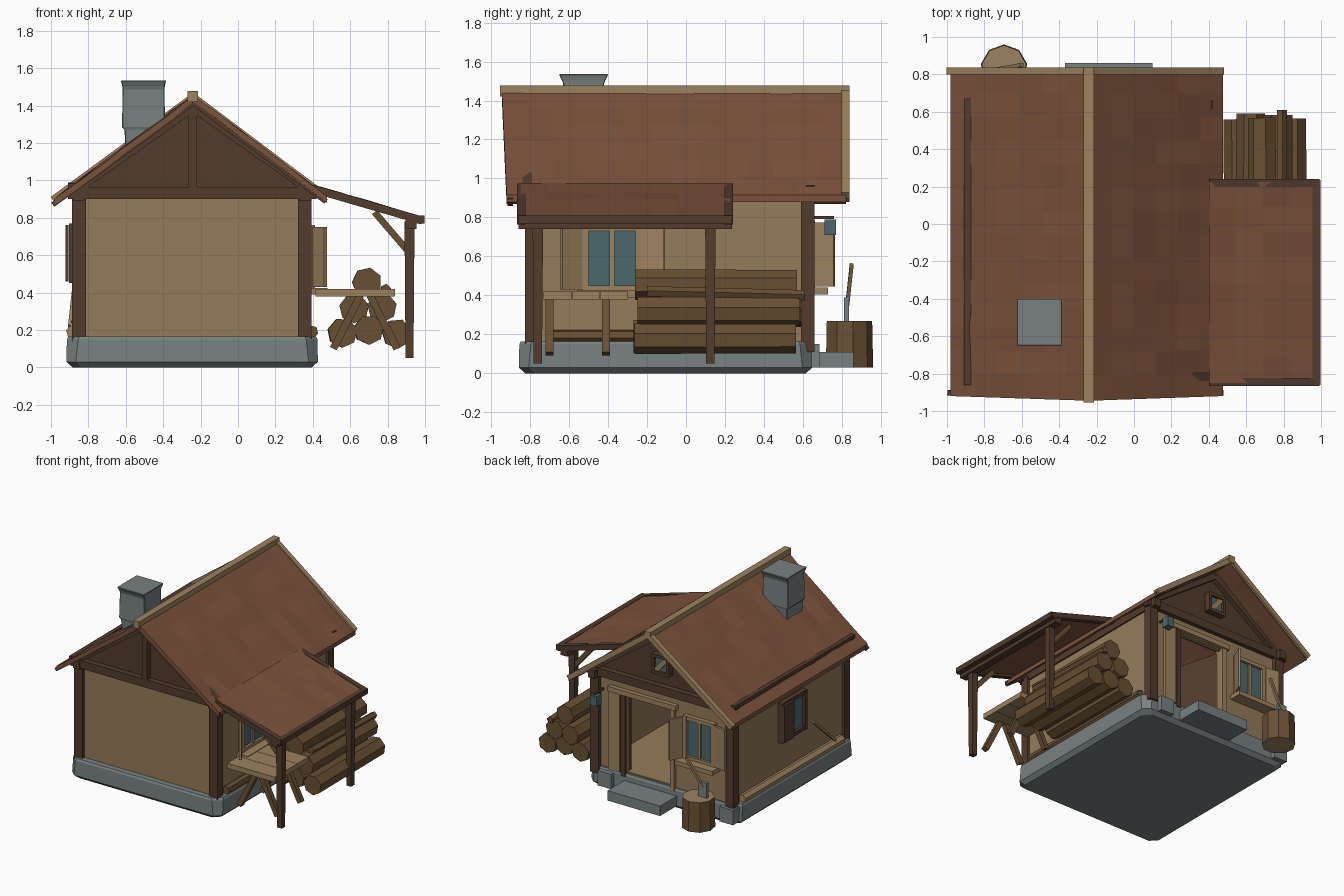
import bpy, bmesh, random
from math import radians, pi
from mathutils import Vector, Matrix

if "Cube" in bpy.data.objects:
    bpy.data.objects.remove(bpy.data.objects["Cube"])
random.seed(4)


def mat(name, r, g, b):
    m = bpy.data.materials.new(name)
    m.diffuse_color = (r, g, b, 1)
    m.use_nodes = True
    m.node_tree.nodes["Principled BSDF"].inputs["Base Color"].default_value = m.diffuse_color
    return m


ROOF = mat("roof_tiles", .20, .085, .045)
WALL = mat("plaster", .30, .20, .10)
DARK = mat("dark_wood", .085, .045, .026)
LOG = mat("log_wood", .14, .08, .033)
LIGHT = mat("light_wood", .34, .225, .115)
STONE = mat("stone", .19, .22, .22)
GLASS = mat("glass", .07, .14, .15)


def finish(name, bm, material, matrix=Matrix()):
    bmesh.ops.recalc_face_normals(bm, faces=bm.faces)
    bm.transform(matrix)
    me = bpy.data.meshes.new(name)
    bm.to_mesh(me)
    bm.free()
    ob = bpy.data.objects.new(name, me)
    bpy.context.collection.objects.link(ob)
    if material:
        me.materials.append(material)
    return ob


def box(name, x, y, z, material, matrix=Matrix()):
    bm = bmesh.new()
    bmesh.ops.create_cube(bm, size=1)
    for v in bm.verts:
        v.co = [r[0] + (c + .5) * (r[1] - r[0]) for c, r in zip(v.co, (x, y, z))]
    return finish(name, bm, material, matrix)


def rod(name, a, b, r1, material, r2=None, sides=4, spin=pi / 4, cap=None):
    # prism between two points; four sides make a squared beam
    a, b = Vector(a), Vector(b)
    d = b - a
    bm = bmesh.new()
    bmesh.ops.create_cone(bm, cap_ends=True, segments=sides, radius1=r1,
                          radius2=r1 if r2 is None else r2, depth=d.length)
    bm.transform(Matrix.Rotation(spin, 4, 'Z'))
    z = d.normalized()
    side = Vector((1, 0, 0)) if abs(z.x) < .3 else Vector((0, 1, 0))
    y = z.cross(side).normalized()
    m = Matrix((y.cross(z), y, z)).transposed().to_4x4()
    m.translation = (a + b) / 2
    ob = finish(name, bm, material, m)
    if cap:
        ob.data.materials.append(cap)
        for p in ob.data.polygons:
            p.material_index = int(len(p.vertices) == sides and abs(p.normal.dot(z)) > .9)
    return ob


def loft(name, cx, cy, rings, material):
    # stacked chamfered rectangles: (z, half x, half y, chamfer)
    bm = bmesh.new()
    prev = None
    for z, hx, hy, c in rings:
        pts = [(hx, c - hy), (hx, hy - c), (hx - c, hy), (c - hx, hy),
               (-hx, hy - c), (-hx, c - hy), (c - hx, -hy), (hx - c, -hy)]
        ring = [bm.verts.new((cx + x, cy + y, z)) for x, y in pts]
        if prev:
            for i in range(8):
                j = (i + 1) % 8
                bm.faces.new((prev[i], prev[j], ring[j], ring[i]))
        else:
            bm.faces.new(ring[::-1])
        prev = ring
    bm.faces.new(prev)
    return finish(name, bm, material)


def slope(name, eave0, eave1, top1, top0, nu, nv, thick):
    # gently uneven tiled sheet
    e0, e1, t1, t0 = map(Vector, (eave0, eave1, top1, top0))
    bm = bmesh.new()
    g = []
    for i in range(nu + 1):
        lo, hi = e0.lerp(e1, i / nu), t0.lerp(t1, i / nu)
        g.append([bm.verts.new(lo.lerp(hi, j / nv)) for j in range(nv + 1)])
        for j in range(1, nv):
            g[i][j].co.z += random.uniform(-.010, .007)
    for i in range(nu):
        for j in range(nv):
            bm.faces.new((g[i][j], g[i + 1][j], g[i + 1][j + 1], g[i][j + 1]))
    low = bmesh.ops.extrude_face_region(bm, geom=bm.faces[:], use_keep_orig=True)
    for v in [v for v in low['geom'] if isinstance(v, bmesh.types.BMVert)]:
        v.co.z -= thick
    return finish(name, bm, ROOF)


def window(name, x, y, z, angle, w, h, frame, swing, sill=True):
    # local frame: width on x, outward on -y; swing 0 is closed
    m = Matrix.Translation((x, y, z)) @ Matrix.Rotation(radians(angle), 4, 'Z')
    box(name + "_glass", (-w, w), (-.012, .01), (-h, h), GLASS, m)
    for s in (-1, 1):
        u = sorted((s * w, s * (w + .03)))
        box(name + "_jamb", u, (-.035, .01), (-h - .03, h + .03), frame, m)
        v = sorted((s * h, s * (h + .03)))
        box(name + "_rail", (-w, w), (-.032, .01), v, frame, m)
        if swing[s > 0] is not None:
            hinge = (m @ Matrix.Translation((s * (w + .03), -.037, 0))
                     @ Matrix.Rotation(radians(s * swing[s > 0]), 4, 'Z'))
            u = sorted((0, -s * w))
            box(name + "_shutter", u, (-.018, 0), (-h - .02, h + .02), frame, hinge)
    box(name + "_mullion", (-.012, .012), (-.025, 0), (-h, h), frame, m)
    if sill:
        box(name + "_sill", (-w - .06, w + .06), (-.10, 0), (-h - .06, -h - .025), frame, m)


# stone base, floor, step and sill logs
loft("stone_base", -.245, -.105, [(0, .64, .72, .05), (.03, .672, .752, .05), (.15, .670, .75, .06),
                                  (.165, .662, .742, .06)], STONE)
box("floor", (-.85, .36), (-.78, .62), (.16, .175), WALL)
box("door_step", (-.37, .10), (.60, .86), (.03, .11), STONE)
for x in (-.885, .395):
    rod("sill_log", (x, -.72, .19), (x, .55, .19), .035, LIGHT if x < 0 else LOG, sides=6)
for x in (.25, -.84):
    box("base_stone", (x - .06, x + .06), (.6, .685), (.03, .15), STONE)

# hollow walls with a doorway
walls = box("walls", (-.865, .375), (-.80, .625), (.14, .93), WALL)
for nm, x, y, z in (("room_cutter", (-.83, .34), (-.765, .59), (.165, 1.1)),
                    ("door_cutter", (-.31, .09), (.5, .8), (.166, .79))):
    cut = box(nm, x, y, z, None)
    cut.hide_render = True
    cut.hide_viewport = True
    mod = walls.modifiers.new(nm, 'BOOLEAN')
    mod.operation = 'DIFFERENCE'
    mod.object = cut

# door frame and leaf standing open inward
for a in (-.35, .09):
    box("door_jamb", (a, a + .04), (.57, .65), (.14, .80), DARK if a > 0 else LIGHT)
box("door_lintel", (-.37, .24), (.57, .66), (.80, .84), LIGHT)
box("door_board", (.14, .24), (.62, .65), (.165, .80), LIGHT)
leaf = Matrix.Translation((-.31, .59, 0)) @ Matrix.Rotation(radians(-75), 4, 'Z')
box("door_leaf", (0, .38), (-.03, 0), (.175, .78), DARK, leaf)

# corner posts and wall-top beams
for x in (-.85, .357):
    for y in (-.79, .625):
        box("corner_post", (x - .037, x + .037), (y - .035, y + .035), (.11, .92), DARK)
    box("eave_beam", (x - .03, x + .03), (-.85, .70), (.89, .955), DARK)

# gables: panel, tie beam, king post and rafters at each end
for y, s in ((-.80, -1), (.615, 1)):
    bm = bmesh.new()
    pts = [(-.88, .94), (.39, .94), (-.24, 1.415)]
    f = bm.faces.new([bm.verts.new((x, y, z)) for x, z in pts])
    r = bmesh.ops.extrude_face_region(bm, geom=[f], use_keep_orig=True)
    for v in [v for v in r['geom'] if isinstance(v, bmesh.types.BMVert)]:
        v.co.y -= s * .03
    finish("gable_panel", bm, DARK)
    yy = sorted((y, y + s * .045))
    box("tie_beam", (-.91, .42), yy, (.90, .965), DARK)
    if s < 0:
        box("king_post", (-.265, -.22), yy, (.95, 1.41), DARK)
    for e in (-.90, .42):
        rod("gable_rafter", (e, y + s * .015, .925), (-.24, y + s * .015, 1.39), .034, DARK)

# attic vent
m = Matrix.Translation((-.24, .645, 1.14))
for a in (0, 90, 180, 270):
    box("vent_frame", (-.075, .075), (-.02, .03), (.055, .08), DARK,
        m @ Matrix.Rotation(radians(a), 4, 'Y'))
box("vent_glass", (-.06, .06), (-.02, .01), (-.06, .06), GLASS, m)
box("vent_slat", (-.09, .09), (0, .02), (-.02, .02), LIGHT, m @ Matrix.Rotation(radians(50), 4, 'Y'))

# main roof, ridge beam and barge boards
slope("roof_left", (-.98, -.92, .905), (-.98, .82, .905), (-.24, .82, 1.455), (-.24, -.945, 1.455), 14, 6, .035)
slope("roof_right", (.475, -.92, .915), (.475, .82, .915), (-.24, .82, 1.455), (-.24, -.945, 1.455), 14, 6, .035)
box("ridge_beam", (-.27, -.215), (-.955, .84), (1.42, 1.477), LIGHT)
for e, z in ((-.99, .895), (.47, .912)):
    rod("back_barge_board", (e, .818, z), (-.24, .818, 1.445), .028, LIGHT)
    rod("front_barge_board", (e, -.902, z - .025), (-.24, -.925, 1.415), .02, DARK)
rod("roof_rail", (-.89, -.86, .965), (-.89, .67, .97), .025, DARK)

# chimney
loft("chimney", -.505, -.525, [(1.05, .09, .09, .004), (1.27, .102, .105, .004), (1.285, .115, .11, .004),
                               (1.485, .112, .105, .004), (1.505, .114, .112, .004),
                               (1.53, .12, .125, .004), (1.535, .118, .123, .004)], STONE)

# lean-to roof on posts
slope("lean_to_roof", (.98, -.85, .80), (.98, .225, .80), (.40, .225, .978), (.40, -.85, .978), 8, 4, .025)
rod("lean_to_beam", (.925, -.86, .77), (.925, .235, .77), .043, DARK)
rod("lean_to_edge", (.975, -.86, .79), (.975, .235, .79), .03, DARK)
for y in (-.845, .22):
    rod("lean_to_rafter", (.40, y, .955), (.985, y, .785), .03, DARK)
for y in (-.76, .125):
    rod("lean_to_post", (.917, y, .05), (.917, y, .78), .03, DARK, .038)
    rod("lean_to_brace", (.91, y, .62), (.73, y, .83), .025, LOG)

# windows on right, back and left walls
window("right_window", .378, -.38, .59, 90, .12, .14, LIGHT, (150, 165))
window("back_window", -.575, .628, .61, 180, .11, .145, LIGHT, (115, 170))
window("left_window", -.868, -.10, .61, -90, .13, .13, DARK, (0, None), False)

# work table with crossed legs
for i in range(3):
    y = -.73 + i * .145
    box("table_plank", (.415 + .01 * (i % 2), .84), (y, y + .142), (.378, .42), LIGHT)
for y in (-.70, -.41):
    for dx in (-.17, .17):
        rod("table_leg", (.68 + dx, y, .10), (.68 + dx * .15, y, .385), .028, LOG)

# stacked firewood
for x, z in ((.56, .185), (.70, .20), (.85, .18), (.62, .315), (.77, .32), (.69, .455)):
    j = random.uniform(-.02, .02)
    rod("firewood_log", (x, -.25 + j, z), (x + j * .3, .58 + j, z), .08, LOG, .078, 7, random.random())
rod("firewood_stick", (.79, -.2, .42), (.79, .61, .40), .028, LOG, sides=5)

# chopping block with axe
rod("chopping_block", (-.695, .835, .03), (-.695, .835, .27), .125, LOG, .12, 9, 0, LIGHT)
rod("axe_handle", (-.74, .825, .33), (-.60, .85, .56), .014, LIGHT)
box("axe_head", (-.77, -.69), (.81, .835), (.26, .39), STONE)

# lantern on a bracket, and a pole leaning on the left wall
rod("lantern_bracket", (.29, .64, .80), (.29, .76, .80), .01, DARK)
box("lantern", (.26, .32), (.71, .77), (.71, .79), GLASS)
rod("leaning_pole", (-.90, -.62, .22), (-.875, -.38, .45), .012, LIGHT)
